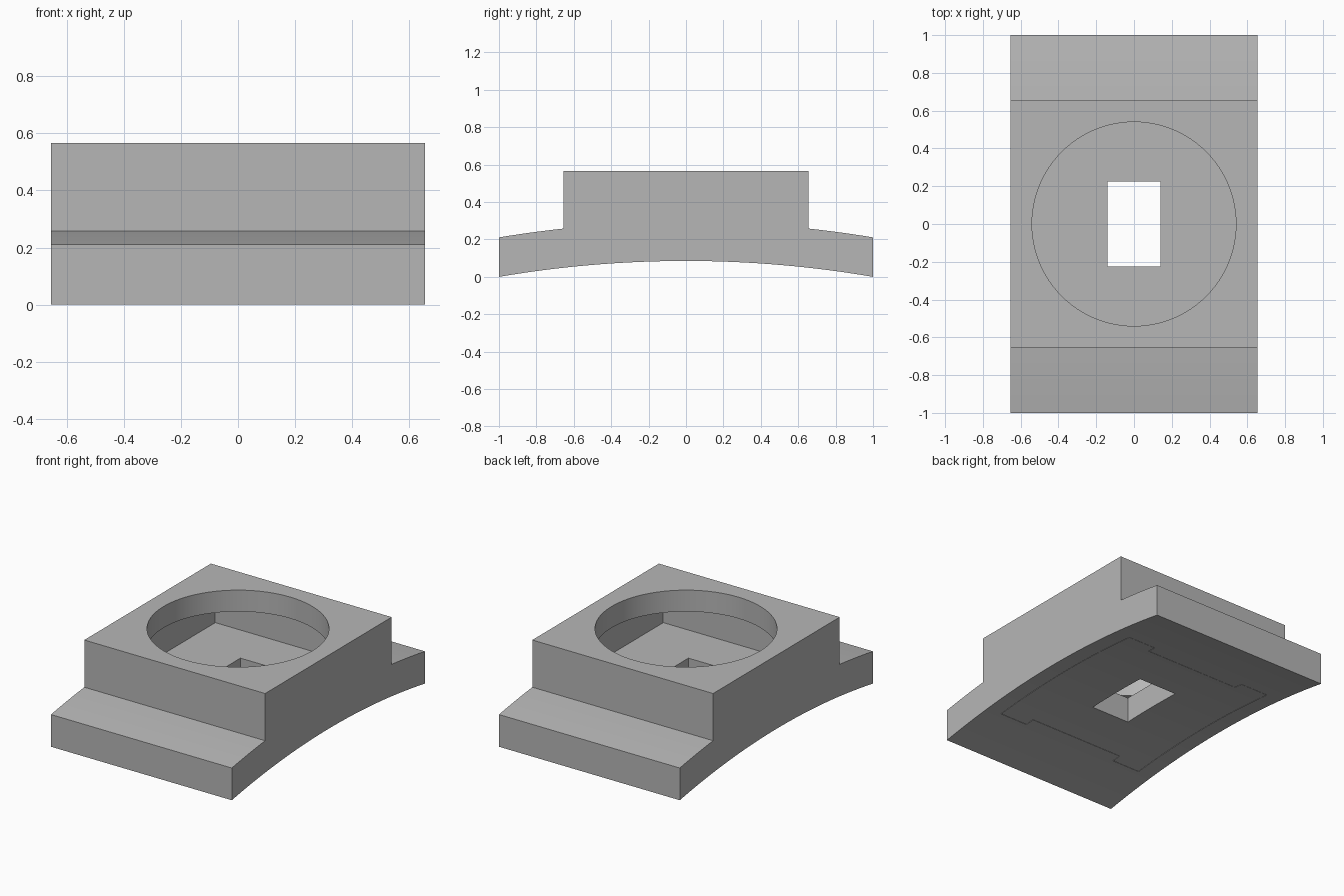
import bpy
import bmesh
import math

# Remove the default cube
cube = bpy.data.objects.get("Cube")
if cube:
    bpy.data.objects.remove(cube, do_unlink=True)

grey = bpy.data.materials.new("light grey")
grey.use_nodes = True
GREY = (0.47, 0.47, 0.47, 1)
grey.diffuse_color = GREY
grey.node_tree.nodes["Principled BSDF"].inputs["Base Color"].default_value = GREY

HALF_W = 0.655           # half width, also half length of the raised block
TOP = 0.567
RISE = 0.085             # height of the arched underside at the middle
RADIUS = (1 + RISE ** 2) / (2 * RISE)
CAVITY = 0.55            # half size of the square pocket
FLOOR = 0.25
TAB_TOP = 0.19
GAP = 0.002


def arc(y0, y1, count, lift=0):
    """Points (y, z) on an arc concentric with the underside."""
    r = RADIUS + lift
    ys = [y0 + (y1 - y0) * i / count for i in range(count + 1)]
    return [(y, RISE - RADIUS + math.sqrt(r * r - y * y)) for y in ys]


def prism(name, profile, x0, x1):
    """Extrude a (y, z) profile along x."""
    bm = bmesh.new()
    face = bm.faces.new([bm.verts.new((x0, y, z)) for y, z in profile])
    ext = bmesh.ops.extrude_face_region(bm, geom=[face])
    moved = [v for v in ext["geom"] if isinstance(v, bmesh.types.BMVert)]
    bmesh.ops.translate(bm, verts=moved, vec=(x1 - x0, 0, 0))
    bmesh.ops.recalc_face_normals(bm, faces=bm.faces)
    mesh = bpy.data.meshes.new(name)
    bm.to_mesh(mesh)
    bm.free()
    mesh.materials.append(grey)
    obj = bpy.data.objects.new(name, mesh)
    bpy.context.collection.objects.link(obj)
    return obj


def box(name, x0, x1, y0, y1, z0, z1):
    return prism(name, [(y0, z0), (y1, z0), (y1, z1), (y0, z1)], x0, x1)


def combine(target, tool, operation):
    """Apply a boolean and discard the tool."""
    mod = target.modifiers.new("boolean", "BOOLEAN")
    mod.operation = operation
    mod.solver = "EXACT"
    mod.object = tool
    bpy.context.view_layer.objects.active = target
    bpy.ops.object.modifier_apply(modifier=mod.name)
    bpy.data.objects.remove(tool, do_unlink=True)


def smooth(obj):
    bpy.ops.object.select_all(action="DESELECT")
    obj.select_set(True)
    bpy.context.view_layer.objects.active = obj
    bpy.ops.object.shade_smooth_by_angle(angle=math.radians(25))


# Saddle body: arched underside, sloping flanges and raised block
profile = arc(-1, 1, 40)
profile += arc(1, HALF_W, 6, 0.208) + [(HALF_W, TOP), (-HALF_W, TOP)]
profile += arc(-HALF_W, -1, 6, 0.208)
body = prism("saddle_body", profile, -HALF_W, HALF_W)

# Square pocket beneath the round opening
combine(body, box("pocket_cutter", -CAVITY, CAVITY, -CAVITY, CAVITY, -0.1, 0.427),
        "DIFFERENCE")
bpy.ops.mesh.primitive_cylinder_add(vertices=96, radius=0.54, depth=0.4,
                                    location=(0, 0, 0.6))
combine(body, bpy.context.object, "DIFFERENCE")

# Base insert: arched plate that fills the lower pocket
edge = CAVITY - GAP
insert = prism("base_insert",
               arc(-edge, edge, 24) + [(edge, FLOOR), (-edge, FLOOR)], -edge, edge)
combine(insert, box("window_cutter", -0.14, 0.14, -0.225, 0.225, -0.1, 0.5),
        "DIFFERENCE")

# Four corner tabs on the insert, with matching slots in the body
for sx in (-1, 1):
    for sy in (-1, 1):
        xs = sorted((sx * 0.345, sx * CAVITY))
        ys = sorted((sy * 0.5, sy * 0.612))
        combine(body, box("slot_cutter", *xs, *ys, -0.1, TAB_TOP), "DIFFERENCE")
        xs = sorted((sx * (0.345 + GAP), sx * edge))
        ys = sorted((sy * 0.5, sy * (0.612 - GAP)))
        tab = prism("tab", arc(*ys, 4) + [(ys[1], TAB_TOP), (ys[0], TAB_TOP)], *xs)
        combine(insert, tab, "UNION")

smooth(body)
smooth(insert)
